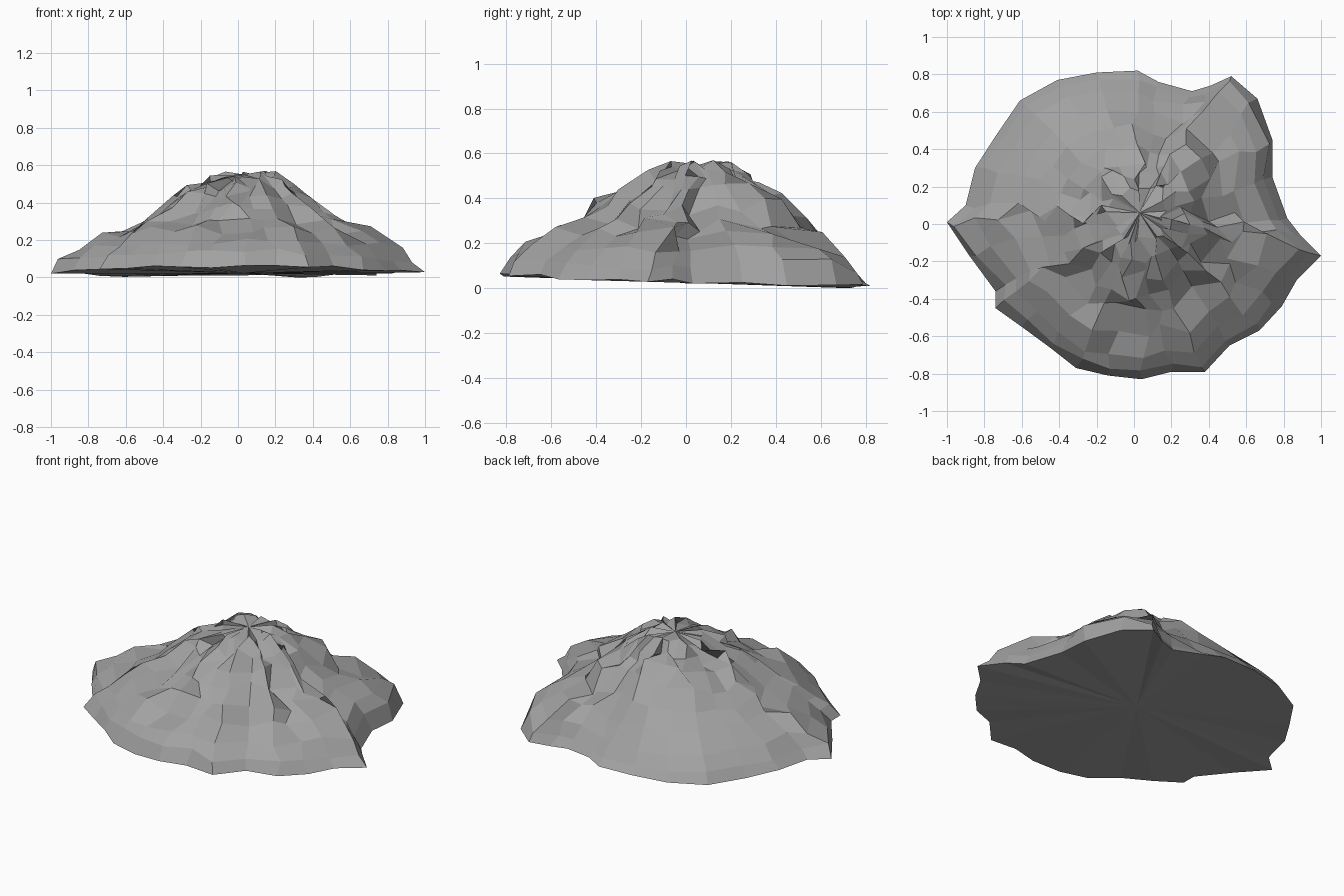
import bpy, bmesh, math, random

if "Cube" in bpy.data.objects:
    bpy.data.objects.remove(bpy.data.objects["Cube"])
random.seed(11)

# Footprint of the mound, counter-clockwise
OUTLINE = [(1, -.17), (.89, -.06), (.82, .03), (.74, .25), (.74, .45), (.66, .67),
           (.52, .79), (.41, .74), (.31, .71), (.13, .76), (.02, .82), (-.2, .81),
           (-.41, .77), (-.61, .66), (-.74, .47), (-.85, .30), (-.9, .10), (-1, .01),
           (-.88, -.17), (-.74, -.36), (-.74, -.45), (-.60, -.55), (-.45, -.66),
           (-.31, -.77), (-.14, -.81), (.04, -.83), (.2, -.79), (.38, -.79),
           (.51, -.65), (.67, -.57), (.79, -.44), (.87, -.30)]
CENTRE = (.03, .06)
APEX = .55

# Slope heights at each ring, for the right, back, left and front sides
RINGS = [.18, .28, .38, .49, .60, .73, .87, .95]
SLOPES = [[.55, .50, .435, .34, .28, .25, .17, .09],
          [.55, .51, .47, .42, .31, .22, .115, .05],
          [.53, .47, .42, .35, .28, .24, .16, .09],
          [.54, .51, .46, .39, .33, .26, .20, .155]]


def slope_height(angle, ring):
    q = (angle / (math.pi / 2)) % 4
    i, f = int(q) % 4, q % 1
    return SLOPES[i][ring] * (1 - f) + SLOPES[(i + 1) % 4][ring] * f


bm = bmesh.new()
apex = bm.verts.new((*CENTRE, APEX))
base = bm.verts.new((*CENTRE, .022))

# Columns of vertices running from the peak to the rim
columns = []
for ox, oy in OUTLINE:
    dx, dy = ox - CENTRE[0], oy - CENTRE[1]
    angle = math.atan2(dy, dx)
    smooth_side = 1.6 < angle < 2.8          # calmer back-left flank
    steep_side = .2 < angle < .85            # cliff along the back-right rim
    col = []
    for k, t in enumerate(RINGS):
        rough = 1 if k < 6 else .5
        if smooth_side and k > 3:
            rough *= .2
        s = t + random.uniform(-.045, .045) * rough
        twist = random.uniform(-.05, .05) * rough
        z = slope_height(angle, k) - .006 + random.uniform(-.03, .03) * rough
        if steep_side and k >= 6:
            z += .05
        col.append(bm.verts.new((CENTRE[0] + dx * s - dy * twist,
                                 CENTRE[1] + dy * s + dx * twist, min(z, .57))))
    # Undulating rim, tilted slightly towards the back
    z = max(0, .03 - .03 * oy + random.uniform(-.012, .012))
    col.append(bm.verts.new((ox, oy, z)))
    columns.append(col)

# Peak fan, rocky flanks and closed underside
n = len(columns)
for i in range(n):
    a, b = columns[i], columns[(i + 1) % n]
    bm.faces.new((apex, a[0], b[0]))
    for k in range(len(a) - 1):
        bm.faces.new((a[k], a[k + 1], b[k + 1], b[k]))
    bm.faces.new((base, b[-1], a[-1]))

bmesh.ops.recalc_face_normals(bm, faces=bm.faces[:])
mesh = bpy.data.meshes.new("rock_mound")
bm.to_mesh(mesh)
bm.free()
stone = bpy.data.materials.new("dark_stone")
stone.diffuse_color = (.36, .36, .36, 1)
stone.use_nodes = True
stone.node_tree.nodes["Principled BSDF"].inputs["Base Color"].default_value = stone.diffuse_color
mesh.materials.append(stone)
bpy.context.collection.objects.link(bpy.data.objects.new("rock_mound", mesh))
